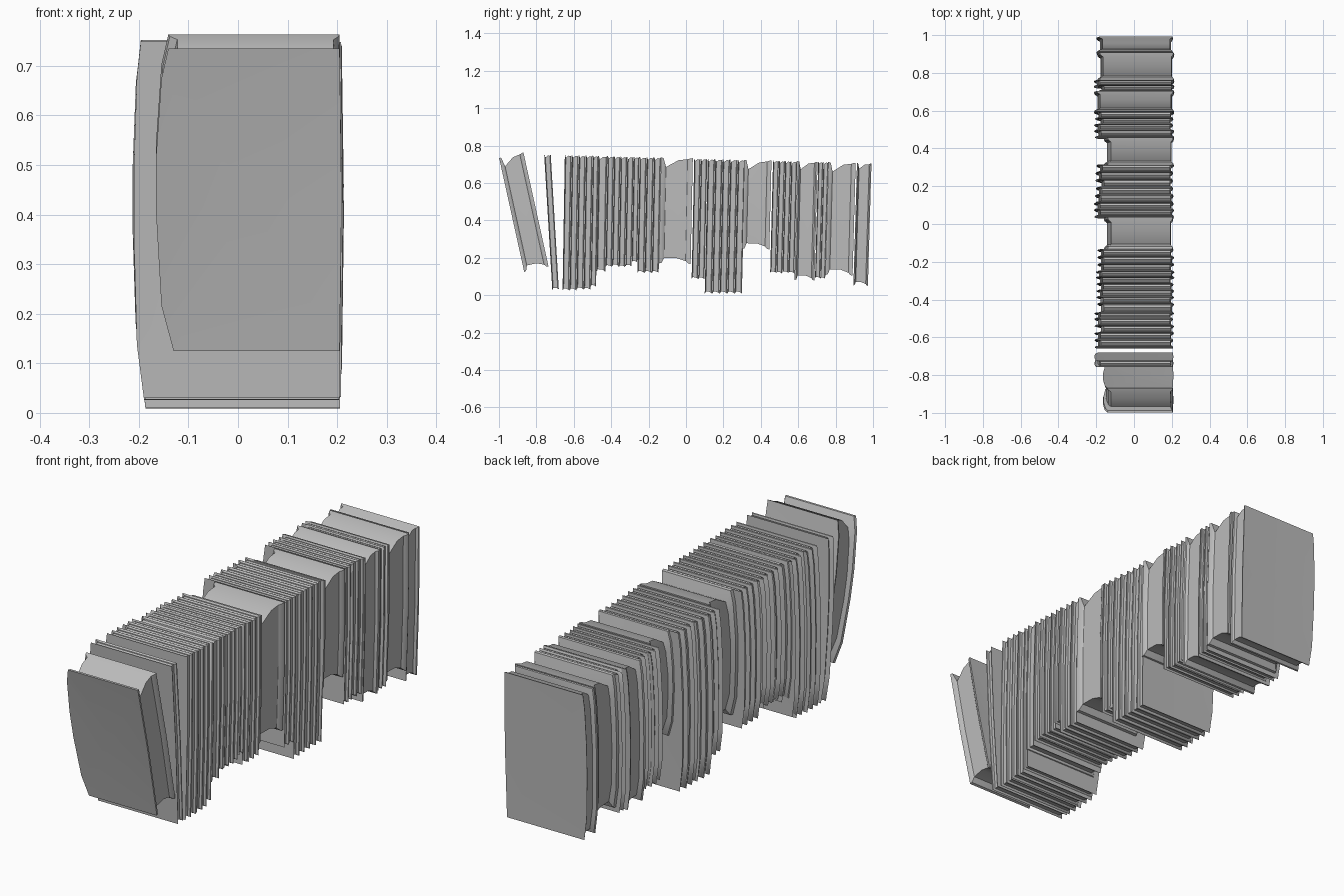
import bpy
import bmesh
import random

random.seed(4)
if "Cube" in bpy.data.objects:
    bpy.data.objects.remove(bpy.data.objects["Cube"])

grey = bpy.data.materials.new("plain grey")
grey.use_nodes = True
colour = (0.5, 0.5, 0.5, 1)
grey.diffuse_color = colour
grey.node_tree.nodes["Principled BSDF"].inputs["Base Color"].default_value = colour


def outline(height, left, right, bow, top_drop, bottom_rise, side_in):
    """Book outline: straight spine on +x, bowed fore edge on -x."""
    lo, hi = bottom_rise, height - top_drop
    r, l = right - side_in, left + side_in * 1.5
    edge = [(l + bow, 0.0), (l + bow * 0.3, 0.15), (l, 0.45),
            (l, 0.65), (l + bow * 0.3, 0.9), (l + bow * 0.7, 1.0)]
    pts = [(r, lo)]
    pts += [(x, lo + (hi - lo) * t) for x, t in edge]
    return pts + [(r, hi), (r + 0.004, lo + (hi - lo) * 0.5)]


def book(name, y, z, width, height, lean, left, right=0.205, bow=0.02):
    """Loft outlines through the thickness: flared covers, sunken pages."""
    thick = width > 0.08
    drop = min(width * 0.4, 0.05)
    sink = 0.012
    rise = drop * 0.6
    dish = 0.01 if thick else 0.003
    # share of the width, then top drop, bottom rise, side inset
    rings = [(0.0, 0, 0, 0), (0.08, 0.002, 0.002, 0.002),
             (0.16, drop, rise, sink), (0.55, drop * 0.25, rise, sink),
             (0.84, 0.006, rise * 0.5, sink), (0.92, 0.002, 0.002, 0.002),
             (1.0, 0, 0, 0)]
    bm = bmesh.new()

    def place(x, u, v):
        return bm.verts.new((x, y + u + lean * v, z + v - lean * u))

    loops = []
    for share, top, bottom, side in rings:
        pts = outline(height, left, right, bow, top, bottom, side)
        loops.append([place(x, share * width, v) for x, v in pts])
    for a, b in zip(loops, loops[1:]):
        for i in range(len(a)):
            j = (i + 1) % len(a)
            bm.faces.new((a[i], a[j], b[j], b[i]))
    # gently dished covers
    for loop, u in ((loops[0], dish), (loops[-1], width - dish)):
        mid = place((left + right) / 2, u, height / 2)
        for i in range(len(loop)):
            bm.faces.new((loop[i], loop[(i + 1) % len(loop)], mid))
    bmesh.ops.recalc_face_normals(bm, faces=bm.faces)
    mesh = bpy.data.meshes.new(name)
    bm.to_mesh(mesh)
    bm.free()
    mesh.materials.append(grey)
    obj = bpy.data.objects.new(name, mesh)
    bpy.context.collection.objects.link(obj)
    bpy.ops.object.select_all(action="DESELECT")
    obj.select_set(True)
    bpy.context.view_layer.objects.active = obj
    bpy.ops.object.shade_smooth_by_angle(angle=0.6)


# Two leaning books at the front
book("leaning_book", -0.865, 0.125, 0.13, 0.61, -0.22, -0.165, bow=0.035)
book("loose_thin_book", -0.715, 0.03, 0.035, 0.72, -0.06, -0.21)

# Groups in the row: start, end, underside height, count
groups = [
    (-0.66, -0.51, 0.03, 4), (-0.51, -0.48, 0.05, 1),
    (-0.48, -0.43, 0.125, 1), (-0.43, -0.29, 0.155, 4),
    (-0.29, -0.26, 0.18, 1), (-0.26, -0.145, 0.12, 3),
    (-0.145, 0.03, 0.17, 1), (0.03, 0.1, 0.09, 2),
    (0.1, 0.3, 0.01, 5), (0.3, 0.45, 0.25, 1),
    (0.45, 0.58, 0.12, 4), (0.58, 0.69, 0.08, 1),
    (0.69, 0.745, 0.09, 2), (0.745, 0.895, 0.11, 1),
    (0.895, 0.975, 0.05, 1),
]
number = 0
for start, end, under, count in groups:
    width = (end - start) / count
    for i in range(count):
        number += 1
        y = start + i * width
        lean = 0.022 + 0.008 * y
        height = 0.75 - 0.027 * (y + 0.65) - under
        if under > 0.16 and width > 0.1:
            left, bow = -0.16, 0.03
        else:
            left, bow = -0.205 + random.uniform(-0.008, 0.015), 0.02
        base = 0.0 if under < 0.02 else random.uniform(-0.004, 0.004)
        book(f"book_{number}", y, under + base, width * 0.97, height - base,
             lean, left, 0.2 + random.uniform(0, 0.01), bow)
